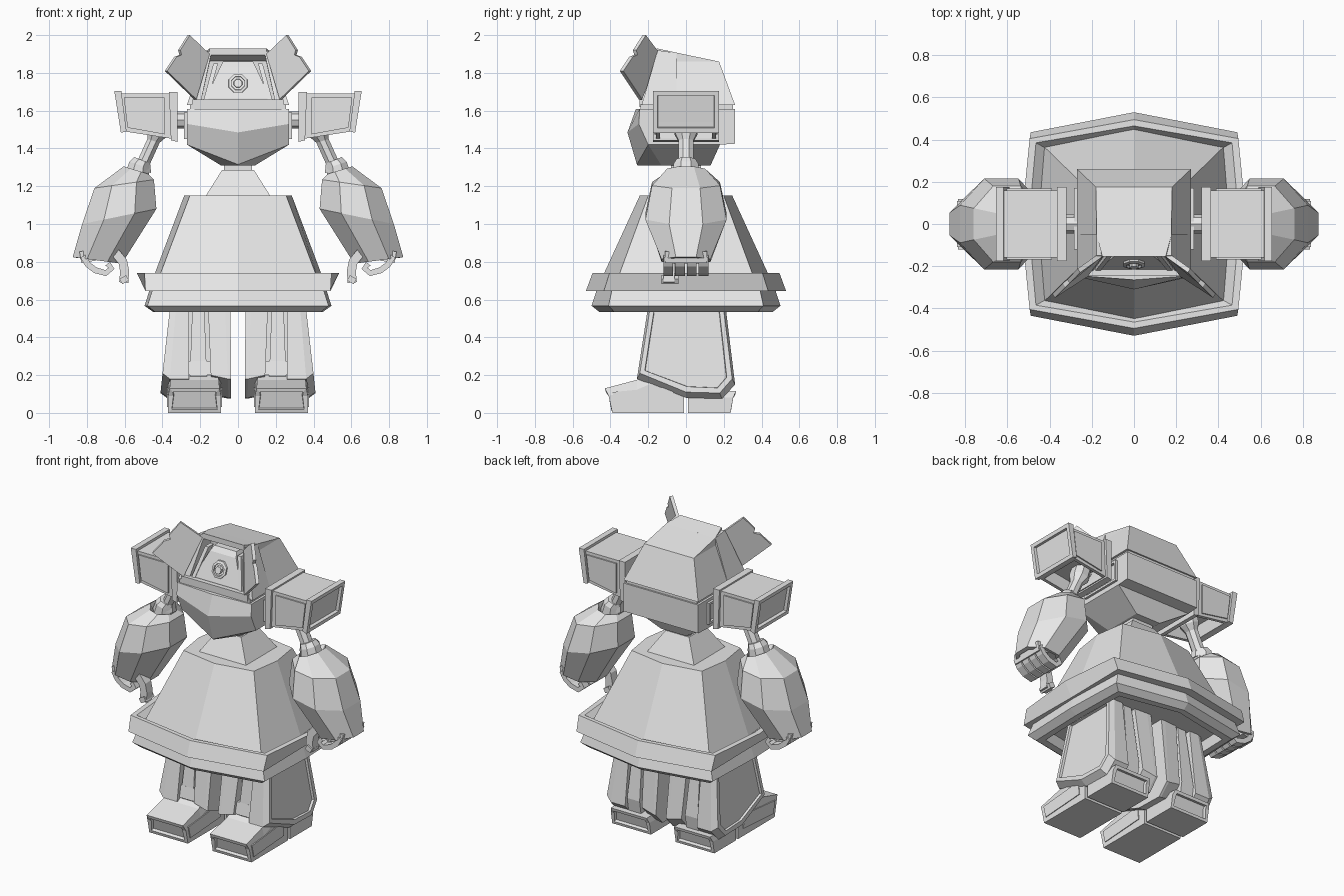
import bpy, bmesh, math
from mathutils import Vector

if "Cube" in bpy.data.objects:
    bpy.data.objects.remove(bpy.data.objects["Cube"])

grey = bpy.data.materials.new("light_grey")
grey.diffuse_color = (0.8, 0.8, 0.8, 1)
grey.use_nodes = True
grey.node_tree.nodes["Principled BSDF"].inputs["Base Color"].default_value = grey.diffuse_color


def build(name, bm, mirror=False, inset=None):
    """Finish a part; inset = (direction, thickness, depth) recesses the faces that point that way."""
    bmesh.ops.recalc_face_normals(bm, faces=bm.faces)
    if inset:
        d, thick, depth = inset
        bm.normal_update()
        picked = [f for f in bm.faces if f.normal.dot(Vector(d)) > 0.85]
        bmesh.ops.inset_individual(bm, faces=picked, thickness=thick, depth=0)
        bmesh.ops.inset_individual(bm, faces=picked, thickness=0.003, depth=depth)
    me = bpy.data.meshes.new(name)
    bm.to_mesh(me)
    bm.free()
    me.materials.append(grey)
    ob = bpy.data.objects.new(name, me)
    bpy.context.collection.objects.link(ob)
    if mirror:
        ob.modifiers.new("mirror", 'MIRROR').use_mirror_merge = False
    return ob


def loft(name, rings, **kw):
    bm = bmesh.new()
    vs = [[bm.verts.new(p) for p in r] for r in rings]
    n = len(vs[0])
    for a, b in zip(vs, vs[1:]):
        for i in range(n):
            j = (i + 1) % n
            bm.faces.new((a[i], a[j], b[j], b[i]))
    bm.faces.new(vs[0])
    bm.faces.new(vs[-1])
    return build(name, bm, **kw)


def rect(x, y0, y1, z, xc=0):
    return [(xc - x, y0, z), (xc + x, y0, z), (xc + x, y1, z), (xc - x, y1, z)]


def box(name, x0, x1, y0, y1, z0, z1, **kw):
    xc, h = (x0 + x1) / 2, (x1 - x0) / 2
    return loft(name, [rect(h, y0, y1, z0, xc), rect(h, y0, y1, z1, xc)], **kw)


def octo(z, side, cx, cy, front):
    """Eight-sided ring with side points, corners and front/back points."""
    return [(side, 0, z), (cx, cy, z), (0, front, z), (-cx, cy, z),
            (-side, 0, z), (-cx, -cy, z), (0, -front, z), (cx, -cy, z)]


def tilted(outer, inner, yh, n=8):
    """Ring across a limb, given its outer and inner (x, z) ends and half depth."""
    o, i = Vector(outer), Vector(inner)
    m, h, ring = (o + i) / 2, (o - i) / 2, []
    for k in range(n):
        a = 2 * math.pi * (k + 0.5) / n
        s = 1 / math.cos(math.pi / n)
        p = m + h * math.cos(a) * s
        ring.append((p.x, yh * math.sin(a) * s, p.y))
    return ring


def strip(name, path, half, y0, y1):
    """Flat curved bar following an (x, z) path."""
    rings = []
    for k, p in enumerate(path):
        a, b = Vector(path[max(k - 1, 0)]), Vector(path[min(k + 1, len(path) - 1)])
        t = (b - a).normalized()
        nx, nz = -t.y * half, t.x * half
        rings.append([(p[0] + nx, y0, p[1] + nz), (p[0] + nx, y1, p[1] + nz),
                      (p[0] - nx, y1, p[1] - nz), (p[0] - nx, y0, p[1] - nz)])
    return loft(name, rings, mirror=True)


# Skirt, its flared band and the hem with a hollow underside
loft("skirt", [octo(0.66, .47, .44, .38, .47), octo(1.15, .285, .255, .2, .245)])
loft("skirt_band", [octo(.70, .45, .42, .36, .445), octo(.74, .50, .465, .385, .465),
                    octo(.74, .535, .495, .405, .495), octo(.645, .485, .49, .435, .53),
                    octo(.645, .44, .42, .36, .44)])
loft("skirt_hem", [octo(.66, .465, .45, .39, .47), octo(.567, .495, .48, .41, .50),
                   octo(.535, .45, .44, .38, .46), octo(.535, .41, .40, .34, .42),
                   octo(.60, .40, .39, .33, .41)])

# Waist pedestal and neck joint
loft("waist", [rect(.17, -.16, .16, 1.15), rect(.085, -.09, .09, 1.285)])
loft("waist_joint", [rect(.075, -.08, .08, 1.27), rect(.075, -.08, .08, 1.34)])


# Chest: keel-shaped front, tapered underside
def chest(x, yf, yc, yb, zs, zc, zb):
    return [(-x, yf, zs), (0, yc, zc), (x, yf, zs), (x, yb, zb), (0, yb, zb), (-x, yb, zb)]


loft("chest", [chest(.09, -.13, -.255, .13, 1.31, 1.31, 1.31),
               chest(.27, -.20, -.26, .18, 1.42, 1.315, 1.42),
               chest(.27, -.25, -.31, .26, 1.53, 1.485, 1.425),
               chest(.27, -.245, -.265, .26, 1.61, 1.61, 1.61)])
box("chest_side_frame", .255, .285, -.12, .17, 1.45, 1.59, mirror=True, inset=((1, 0, 0), .02, -.02))

# Helmet: back shell, cheeks and brow around an open face
loft("collar", [rect(.255, -.24, .25, 1.60), rect(.255, -.24, .25, 1.635)])
loft("helmet_back", [rect(.27, -.06, .26, 1.63), rect(.18, -.06, .175, 1.86), rect(.178, -.06, -.055, 1.908)])
loft("helmet_cheek", [[(.20, -.23, 1.63), (.27, -.235, 1.63), (.27, -.05, 1.63), (.20, -.05, 1.63)],
                      [(.14, -.15, 1.91), (.178, -.15, 1.92), (.178, -.05, 1.905), (.14, -.05, 1.90)]], mirror=True)
loft("helmet_brow", [[(-.155, -.155, 1.895), (.155, -.155, 1.895), (.178, -.05, 1.86), (-.178, -.05, 1.86)],
                     [(-.15, -.155, 1.93), (.15, -.155, 1.93), (.178, -.05, 1.907), (-.178, -.05, 1.907)]])

# Face plate with side pillars and a ringed octagonal eye
loft("face", [rect(.17, -.215, -.05, 1.63), rect(.17, -.215, -.05, 1.665), rect(.095, -.155, -.05, 1.83), rect(.08, -.13, -.05, 1.86)])
loft("face_pillar", [rect(.012, -.228, -.18, 1.64, .175), rect(.012, -.155, -.10, 1.85, .118)], mirror=True)
box("chin_bar", -.24, .24, -.245, -.18, 1.62, 1.66)


def disc(r, y):
    return [(r * math.cos(math.pi / 8 + k * math.pi / 4), y + .36 * r * math.sin(math.pi / 8 + k * math.pi / 4),
             1.745 + r * math.sin(math.pi / 8 + k * math.pi / 4)) for k in range(8)]


loft("eye", [disc(.055, -.17), disc(.053, -.196), disc(.038, -.2), disc(.036, -.19),
             disc(.025, -.19), disc(.022, -.208)])

# Raised flaps beside the face, with a notch in the outer edge
flap = [(.255, -.23, 2.0), (.305, -.281, 1.92), (.298, -.274, 1.895), (.325, -.30, 1.885),
        (.375, -.35, 1.81), (.22, -.25, 1.66), (.15, -.155, 1.90)]
loft("face_flap", [flap, [(x + .012, y + .018, z) for x, y, z in flap]], mirror=True)


# Shoulder pads: block with two thicker rims, recessed on the outside and below
def pad(x_top, x_bot, yh, zb, zt):
    return [(x_top, -yh, zt), (x_top, yh, zt), (x_bot, yh, zb), (x_bot, -yh, zb)]


loft("shoulder_pad", [pad(.34, .34, .16, 1.45, 1.69), pad(.635, .60, .16, 1.49, 1.69)],
     mirror=True, inset=((0, 0, -1), .03, -.08))
loft("shoulder_outer_rim", [pad(.618, .59, .175, 1.49, 1.705), pad(.655, .62, .175, 1.483, 1.705)],
     mirror=True, inset=((1, 0, 0), .035, -.02))
loft("shoulder_inner_rim", [pad(.32, .32, .175, 1.435, 1.70), pad(.365, .355, .175, 1.443, 1.70)], mirror=True)
for s in (-1, 1):
    loft("shoulder_side_panel", [[(.39, s * .155, 1.475), (.585, s * .155, 1.51), (.605, s * .155, 1.67), (.39, s * .155, 1.67)],
                                 [(.39, s * .168, 1.475), (.585, s * .168, 1.51), (.605, s * .168, 1.67), (.39, s * .168, 1.67)]],
         mirror=True)
loft("shoulder_axle", [[(x, .045 * math.cos(k * math.pi / 4), 1.55 + .045 * math.sin(k * math.pi / 4))
                        for k in range(8)] for x in (.25, .36)], mirror=True)

# Upper arm, elbow cuff and bulky forearm
loft("upper_arm", [tilted((.46, 1.56), (.36, 1.53), .06), tilted((.48, 1.50), (.38, 1.46), .06),
                   tilted((.48, 1.45), (.415, 1.43), .04), tilted((.53, 1.34), (.465, 1.32), .04),
                   tilted((.56, 1.30), (.46, 1.27), .05)], mirror=True)
loft("elbow_cuff", [tilted((.55, 1.355), (.465, 1.32), .05), tilted((.575, 1.33), (.47, 1.295), .065),
                    tilted((.60, 1.26), (.47, 1.24), .07)], mirror=True)
loft("forearm", [tilted((.59, 1.25), (.48, 1.23), .06), tilted((.605, 1.305), (.475, 1.265), .10),
                 tilted((.76, 1.19), (.445, 1.235), .18), tilted((.825, 1.0), (.432, 1.08), .215),
                 tilted((.875, .825), (.615, .79), .13), tilted((.85, .82), (.64, .80), .11),
                 tilted((.84, .86), (.64, .84), .10)], mirror=True)

# Hand: palm, four curled fingers and a thumb
strip("palm", [(.80, .86), (.79, .80)], .04, -.11, .11)
for k in range(4):
    y = -.12 + k * .062
    strip("finger", [(.82, .83), (.795, .785), (.755, .755), (.70, .74), (.67, .765), (.69, .79)], .016, y, y + .052)
strip("thumb", [(.65, .85), (.61, .80), (.60, .75), (.605, .69)], .024, -.12, -.06)
strip("thumb_tip", [(.585, .715), (.62, .695)], .016, -.13, -.04)


# Legs: outer and inner armour slabs around a recessed core with a middle rib
def slab(x, dx, sy=1.0, dz=0.0):
    """Side profile at depth x, leaning by dx from top to bottom."""
    prof = [(-.195, .60), (-.26, .18), (.0, .08), (.19, .075), (.26, .15), (.205, .60)]
    return [(x + dx * (.6 - z) / .52, y * sy, z + dz * (z < .3)) for y, z in prof]


loft("leg_outer_slab", [slab(.26, .0), slab(.325, .045), slab(.355, .055, .94, .03)], mirror=True,
     inset=((1, 0, 0), .03, -.015))
loft("leg_inner_slab", [slab(.16, -.02, .97, .02), slab(.07, -.02), slab(.04, -.004)], mirror=True)
loft("leg_core", [rect(.12, -.16, .16, .60, .21), rect(.12, -.19, .20, .13, .21)], mirror=True)
loft("leg_middle_rib", [rect(.03, -.175, .19, .60, .21), rect(.045, -.23, .245, .2, .21),
                        rect(.045, -.20, .23, .11, .21)], mirror=True)


# Feet: sloping toe box with a recessed nose, heel box and ankle guard
def foot(yb, yt, zt, xb, xt, z0=0.0):
    return [(.23 - xb, yb, z0), (.23 + xb, yb, z0), (.23 + xb, (yb + yt) / 2, z0 + (zt - z0) * .7),
            (.23 + xt, yt, zt), (.23 - xt, yt, zt), (.23 - xb, (yb + yt) / 2, z0 + (zt - z0) * .7)]


loft("toe", [foot(-.39, -.43, .13, .14, .132), foot(-.26, -.26, .175, .14, .128),
             foot(-.20, -.19, .215, .14, .122), foot(-.01, -.01, .215, .14, .122)],
     mirror=True, inset=((0, -.96, -.28), .028, -.02))
for x0, x1 in ((.085, .095), (.365, .375)):
    loft("toe_side_plate", [[(x, -.37, .03), (x, -.39, .11), (x, -.07, .14), (x, -.06, .05)] for x in (x0, x1)],
         mirror=True)
loft("heel", [foot(.01, .01, .12, .14, .13), foot(.235, .265, .115, .14, .13)],
     mirror=True, inset=((0, 1, 0), .025, -.02))
loft("ankle_guard", [rect(.12, -.235, -.12, .20, .22), rect(.115, -.22, -.12, .275, .22)], mirror=True)
